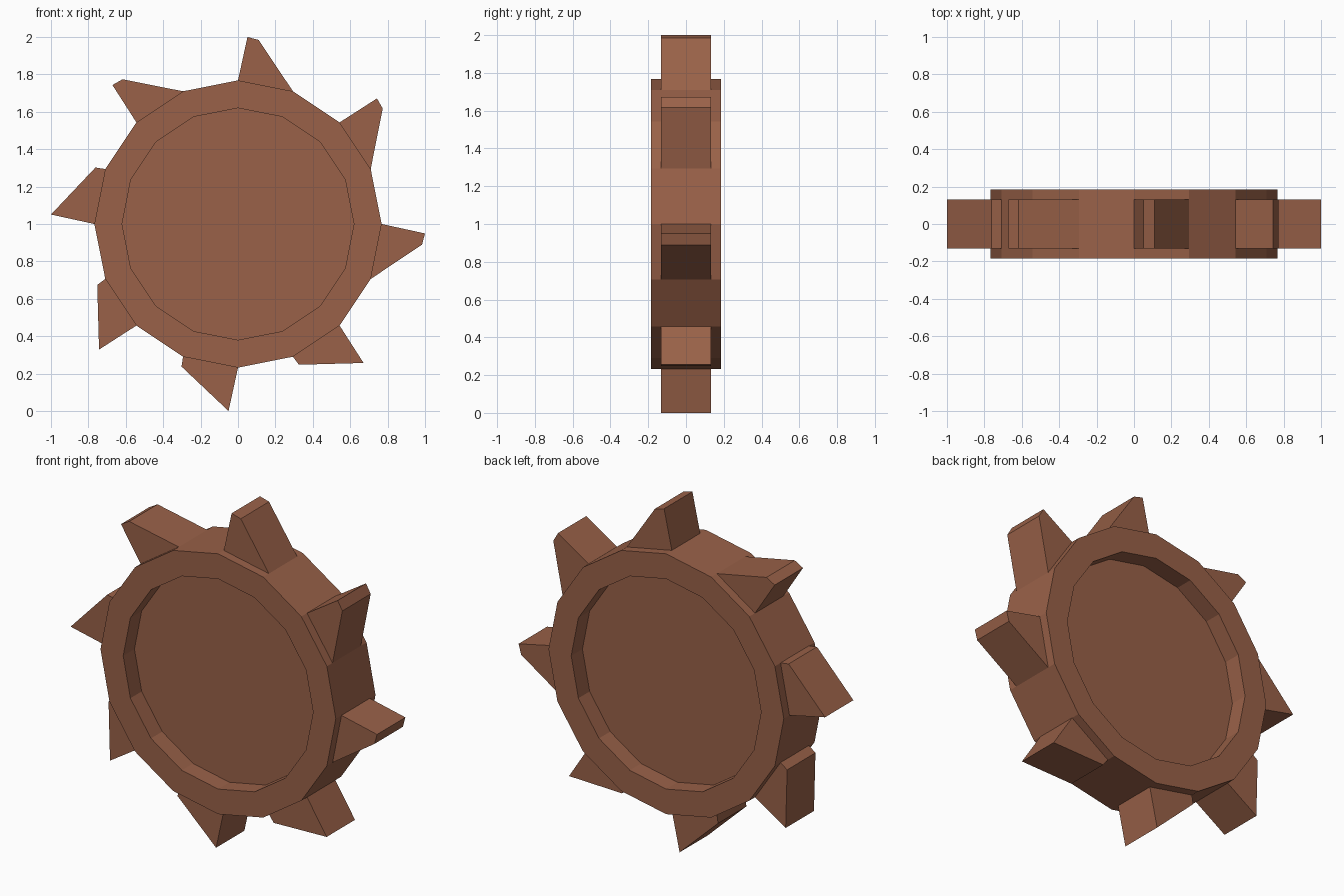
import bpy
import bmesh
from math import sin, cos, radians

cube = bpy.data.objects.get("Cube")
if cube:
    bpy.data.objects.remove(cube, do_unlink=True)

SIDES = 16
RADIUS, RECESS = 0.768, 0.62
HALF_WIDTH, FLOOR, TOOTH_HALF = 0.185, 0.08, 0.132
CENTRE_Z = 1.0

brown = bpy.data.materials.new("rust brown")
brown.use_nodes = True
colour = (0.32, 0.12, 0.065, 1)
brown.diffuse_color = colour
brown.node_tree.nodes["Principled BSDF"].inputs["Base Color"].default_value = colour


def polar(r, degrees, y):
    a = radians(degrees)
    return (r * cos(a), y, CENTRE_Z + r * sin(a))


def finish(name, bm):
    bmesh.ops.recalc_face_normals(bm, faces=bm.faces)
    mesh = bpy.data.meshes.new(name)
    bm.to_mesh(mesh)
    bm.free()
    mesh.materials.append(brown)
    obj = bpy.data.objects.new(name, mesh)
    bpy.context.collection.objects.link(obj)
    return obj


# Wheel body: one stepped profile swept round, recessed on both faces
bm = bmesh.new()
profile = [(RECESS, -FLOOR), (RECESS, -HALF_WIDTH), (RADIUS, -HALF_WIDTH),
           (RADIUS, HALF_WIDTH), (RECESS, HALF_WIDTH), (RECESS, FLOOR)]
rings = [[bm.verts.new(polar(r, 360 * i / SIDES, y)) for i in range(SIDES)]
         for r, y in profile]
for a, b in zip(rings, rings[1:]):
    for i in range(SIDES):
        j = (i + 1) % SIDES
        bm.faces.new((a[i], a[j], b[j], b[i]))
bm.faces.new(rings[0])
bm.faces.new(rings[-1])
finish("wheel_body", bm)


# Teeth: each stands on every other facet, leaning anticlockwise
def tooth(name, start, heel):
    step = 360 / SIDES
    outline = [(RADIUS * 0.92, 0), (RADIUS, 0), (1.0013, -2.9), heel,
               (RADIUS, -step), (RADIUS * 0.92, -step)]
    bm = bmesh.new()
    front, back = [[bm.verts.new(polar(r, start + a, y)) for r, a in outline]
                   for y in (-TOOTH_HALF, TOOTH_HALF)]
    bm.faces.new(front)
    bm.faces.new(back)
    for i in range(len(outline)):
        j = (i + 1) % len(outline)
        bm.faces.new((front[i], front[j], back[j], back[i]))
    finish(name, bm)


NARROW_HEEL, BROAD_HEEL = (0.99, -6.4), (0.82, -21.6)
for k in range(8):
    # The four lower left teeth have a broad, sloping tip
    broad = 4 <= k <= 7
    tooth(f"tooth_{k + 1}", 135 - 45 * k, BROAD_HEEL if broad else NARROW_HEEL)
